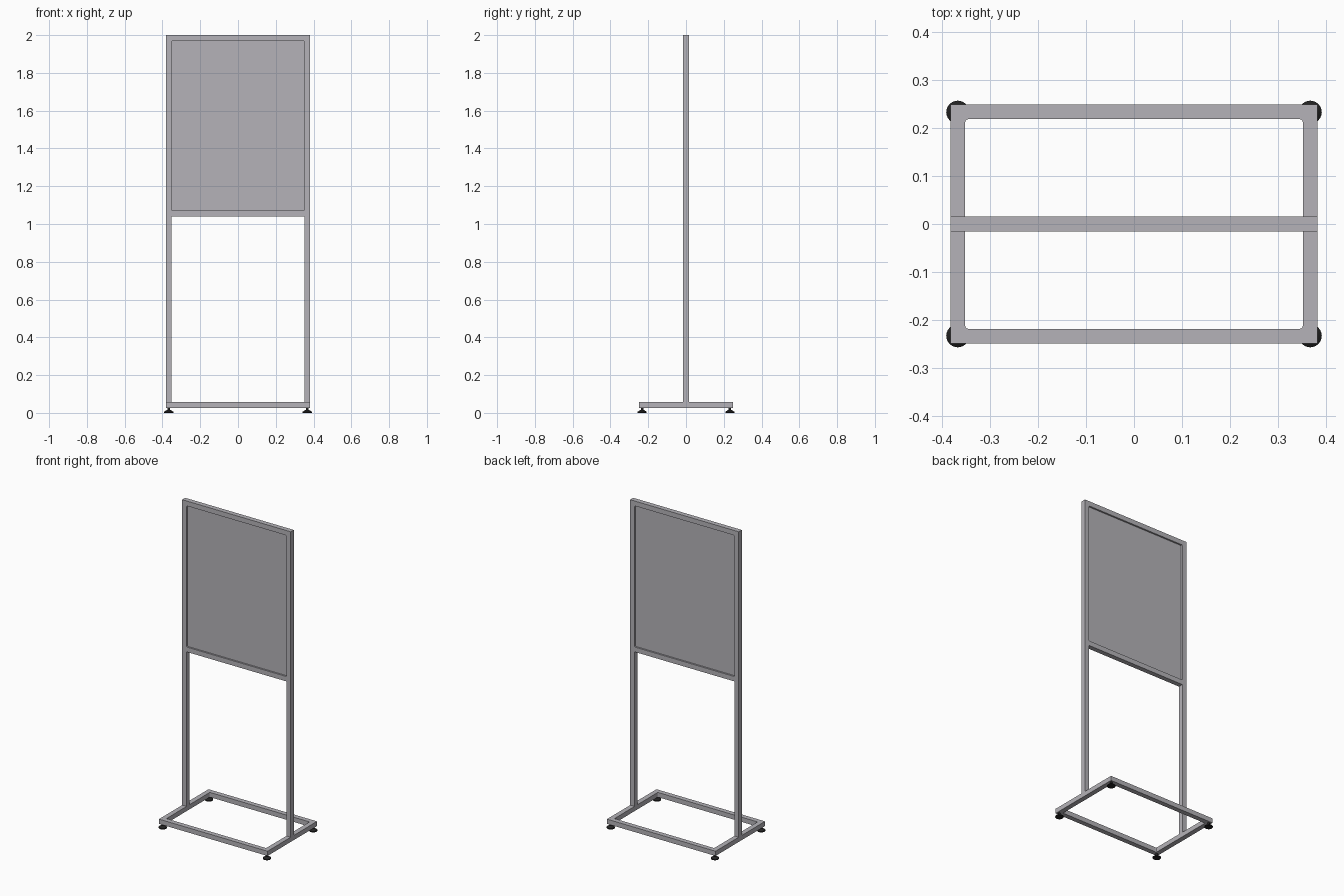
import bpy, bmesh
from math import cos, sin, pi

cube = bpy.data.objects.get("Cube")
if cube:
    bpy.data.objects.remove(cube)


def make_material(name, color):
    mat = bpy.data.materials.new(name)
    mat.use_nodes = True
    mat.diffuse_color = color
    mat.node_tree.nodes["Principled BSDF"].inputs["Base Color"].default_value = color
    return mat


grey = make_material("brushed_grey", (0.46, 0.45, 0.48, 1))
black = make_material("black_rubber", (0.015, 0.015, 0.015, 1))

HALF_X, HALF_Y, TUBE = 0.382, 0.249, 0.031
BASE_Z, BASE_TOP, RAIL_Z, TOP = 0.027, 0.057, 1.04, 2.0


def finish(name, bm, mat):
    bmesh.ops.recalc_face_normals(bm, faces=bm.faces)
    mesh = bpy.data.meshes.new(name)
    bm.to_mesh(mesh)
    bm.free()
    mesh.materials.append(mat)
    obj = bpy.data.objects.new(name, mesh)
    bpy.context.collection.objects.link(obj)
    return obj


def box(name, lo, hi, mat):
    bm = bmesh.new()
    bmesh.ops.create_cube(bm, size=1)
    for v in bm.verts:
        v.co = [(a + b) / 2 + c * (b - a) for a, b, c in zip(lo, hi, v.co)]
    return finish(name, bm, mat)


def corner_loop(half_u, half_v, radius, steps=4):
    """Rounded rectangle outline; radius 0 gives repeated corner points."""
    points = []
    for q, (su, sv) in enumerate(((1, 1), (-1, 1), (-1, -1), (1, -1))):
        for i in range(steps + 1):
            a = (q + i / steps) * pi / 2
            points.append((su * (half_u - radius) + radius * cos(a),
                           sv * (half_v - radius) + radius * sin(a)))
    return points


def ring_frame(name, half_u, half_v, depth, place, mat):
    """Rectangular tube ring with square outer and slightly rounded inner corners."""
    bm = bmesh.new()
    outer = corner_loop(half_u, half_v, 0)
    inner = corner_loop(half_u - TUBE, half_v - TUBE, 0.006)
    loops = [[bm.verts.new(place(u, v, w)) for u, v in outline]
             for outline, w in ((outer, 0), (outer, depth), (inner, depth), (inner, 0))]
    n = len(outer)
    for k in range(4):
        a, b = loops[k], loops[(k + 1) % 4]
        for i in range(n):
            j = (i + 1) % n
            bm.faces.new((a[i], a[j], b[j], b[i]))
    bmesh.ops.remove_doubles(bm, verts=bm.verts, dist=0.00001)
    return finish(name, bm, mat)


# Floor frame and the sign frame standing above its middle
ring_frame("base_frame", HALF_X, HALF_Y, BASE_TOP - BASE_Z,
           lambda u, v, w: (u, v, BASE_Z + w), grey)
mid_z = (RAIL_Z + TOP) / 2
ring_frame("sign_frame", HALF_X, (TOP - RAIL_Z) / 2, TUBE,
           lambda u, v, w: (u, w - TUBE / 2, mid_z + v), grey)

# Recessed sign panel
box("sign_panel", (-HALF_X + TUBE / 2, -0.005, RAIL_Z + TUBE / 2),
    (HALF_X - TUBE / 2, 0.005, TOP - TUBE / 2), grey)

# Uprights joining both frames
for side, name in ((1, "left_post"), (-1, "right_post")):
    xs = sorted((side * HALF_X, side * (HALF_X - TUBE)))
    box(name, (xs[0], -TUBE / 2, BASE_TOP), (xs[1], TUBE / 2, RAIL_Z), grey)

# Levelling feet: flared pad below a thin threaded stem
FOOT_PROFILE = ((0.024, 0), (0.024, 0.006), (0.012, 0.014), (0.007, 0.016), (0.007, 0.03))


def foot(name, x, y, sides=24):
    bm = bmesh.new()
    rings = [[bm.verts.new((x + r * cos(2 * pi * i / sides), y + r * sin(2 * pi * i / sides), z))
              for i in range(sides)] for r, z in FOOT_PROFILE]
    for a, b in zip(rings, rings[1:]):
        for i in range(sides):
            j = (i + 1) % sides
            bm.faces.new((a[i], a[j], b[j], b[i]))
    bm.faces.new(rings[0])
    bm.faces.new(rings[-1])
    obj = finish(name, bm, black)
    bpy.ops.object.select_all(action="DESELECT")
    obj.select_set(True)
    bpy.context.view_layer.objects.active = obj
    bpy.ops.object.shade_smooth_by_angle(angle=pi / 6)


for sx, side in ((1, "left"), (-1, "right")):
    for sy, end in ((-1, "front"), (1, "back")):
        foot(f"{end}_{side}_foot", sx * (HALF_X - TUBE / 2), sy * (HALF_Y - TUBE / 2 - 0.001))
